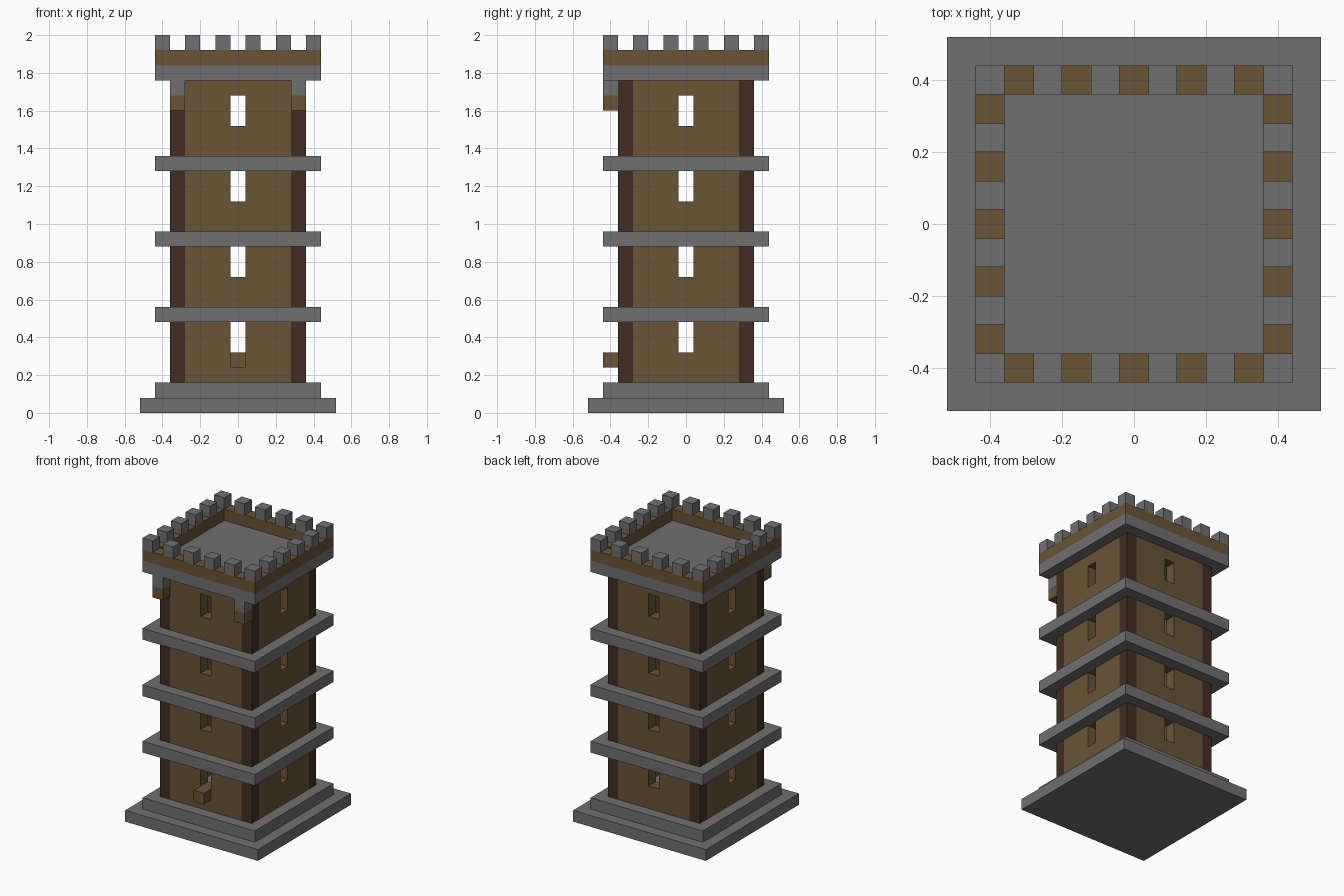
import bpy
import bmesh
from math import pi
from mathutils import Matrix

U = 0.08  # one building block

if "Cube" in bpy.data.objects:
    bpy.data.objects.remove(bpy.data.objects["Cube"])


def material(name, rgb):
    mat = bpy.data.materials.new(name)
    mat.use_nodes = True
    mat.diffuse_color = (*rgb, 1)
    mat.node_tree.nodes["Principled BSDF"].inputs["Base Color"].default_value = (*rgb, 1)
    return mat


stone = material("grey stone", (0.162, 0.162, 0.162))
timber = material("brown timber", (0.143, 0.088, 0.036))
dark_timber = material("dark timber", (0.054, 0.025, 0.017))


def add_object(name, bm, mat):
    mesh = bpy.data.meshes.new(name)
    bm.to_mesh(mesh)
    bm.free()
    mesh.materials.append(mat)
    obj = bpy.data.objects.new(name, mesh)
    bpy.context.collection.objects.link(obj)
    return obj


def box(name, mat, x, y, z, width=1, height=1):
    """Square block centred on x, y with its underside at z, in blocks."""
    bm = bmesh.new()
    bmesh.ops.create_cube(bm, size=U)
    bmesh.ops.scale(bm, vec=(width, width, height), verts=bm.verts)
    bmesh.ops.translate(bm, vec=(x * U, y * U, (z + height / 2) * U), verts=bm.verts)
    return add_object(name, bm, mat)


def pierced_plate(name, mat, us, vs, is_hole, matrix):
    """Grid of cells with holes, one block thick below its local top."""
    bm = bmesh.new()
    grid = [[bm.verts.new((u * U, v * U, 0)) for v in vs] for u in us]
    for i in range(len(us) - 1):
        for j in range(len(vs) - 1):
            if not is_hole(i, j):
                bm.faces.new((grid[i][j], grid[i + 1][j], grid[i + 1][j + 1], grid[i][j + 1]))
    bmesh.ops.transform(bm, matrix=matrix, verts=bm.verts)
    obj = add_object(name, bm, mat)
    solid = obj.modifiers.new("thickness", "SOLIDIFY")
    solid.thickness = U
    solid.offset = -1
    return obj


def ring(name, mat, top):
    edges = (-5.5, -4.5, 4.5, 5.5)
    return pierced_plate(name, mat, edges, edges, lambda i, j: i == j == 1,
                         Matrix.Translation((0, 0, top * U)))


# Stepped base
box("base_step", stone, 0, 0, 0, 13)
box("base_plinth", stone, 0, 0, 1, 11)

# Four walls with a column of window slits, around a hollow shaft
levels = [2] + [z for k in range(4) for z in (4 + 5 * k, 6 + 5 * k)] + [22]
for k, side in enumerate(("front", "left", "back", "right")):
    place = (Matrix.Rotation(k * pi / 2, 4, "Z")
             @ Matrix.Translation((0, -4.5 * U, 0))
             @ Matrix.Rotation(pi / 2, 4, "X"))
    pierced_plate(side + "_wall", timber, (-3.5, -0.5, 0.5, 3.5), levels,
                  lambda i, j: i == 1 and j % 2 == 1, place)

# Corner posts
for x, side in ((-4, "right"), (4, "left")):
    for y, end in ((-4, "front"), (4, "back")):
        box(f"{end}_{side}_post", dark_timber, x, y, 2, 1, 20)

# Stone bands between storeys
for k in range(3):
    ring(f"stone_band_{k + 1}", stone, 7 + 5 * k)

# Roof deck and parapet
box("roof_deck", stone, 0, 0, 22, 11)
ring("parapet", timber, 24)

# Battlements on every other block of the parapet
for x in range(-5, 6, 2):
    for y in range(-5, 6, 2):
        if max(abs(x), abs(y)) == 5:
            box("merlon", stone, x, y, 24)

# Front brackets under the roof and the ledge below the lowest window
for x, side in ((-4, "right"), (4, "left")):
    box(side + "_bracket_top", stone, x, -5, 21)
    box(side + "_bracket_foot", timber, x, -5, 20)
box("window_ledge", timber, 0, -5, 3)
